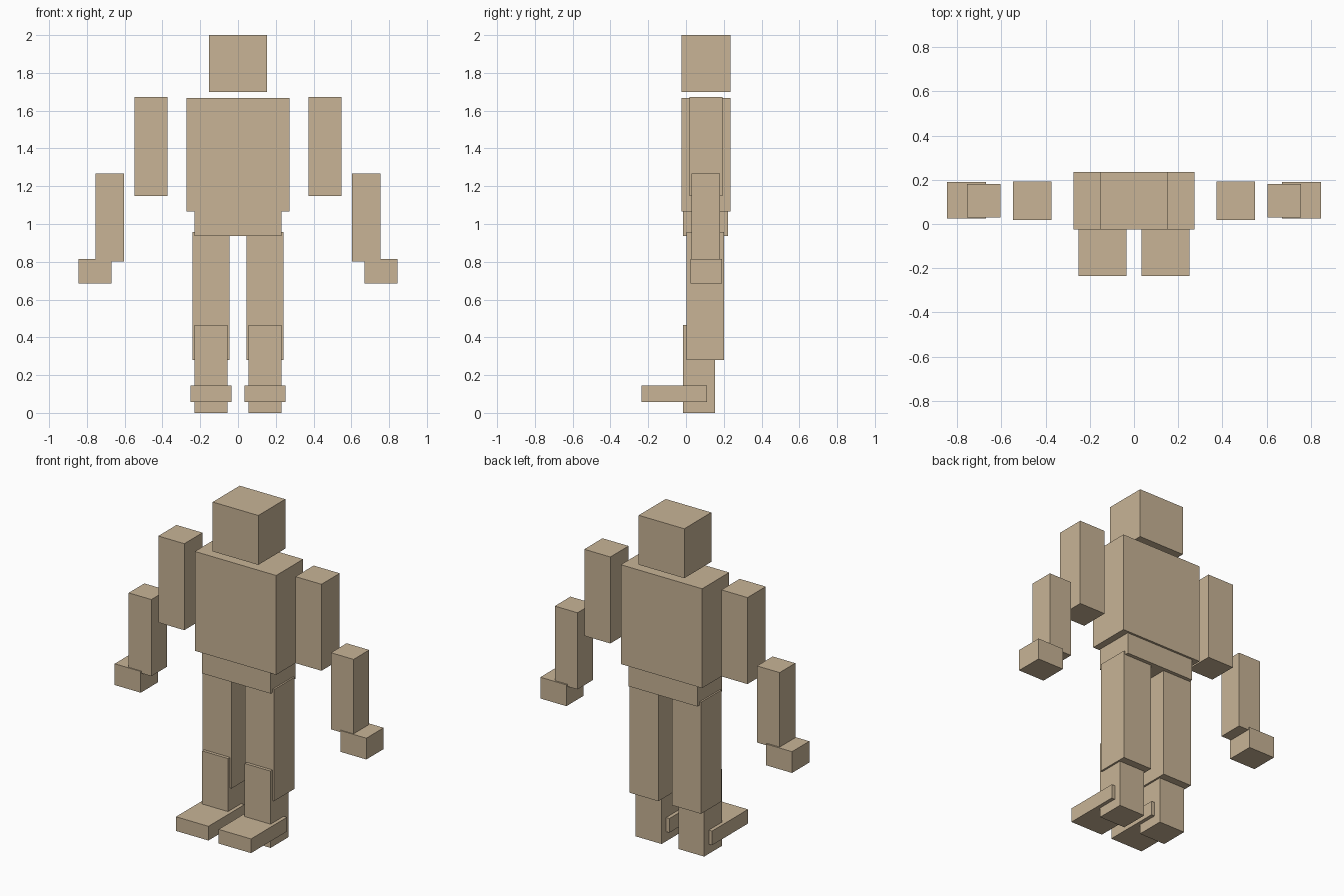
import bpy

if "Cube" in bpy.data.objects:
    bpy.data.objects.remove(bpy.data.objects["Cube"])

# Single tan colour for the whole figure
tan = bpy.data.materials.new("tan")
tan.diffuse_color = (0.578, 0.456, 0.305, 1.0)
tan.use_nodes = True
tan.node_tree.nodes["Principled BSDF"].inputs["Base Color"].default_value = tan.diffuse_color


def box(name, x, y, z):
    """Box spanning the given (min, max) ranges."""
    bpy.ops.mesh.primitive_cube_add(size=1)
    ob = bpy.context.object
    ob.name = name
    spans = (x, y, z)
    for v in ob.data.vertices:
        v.co = [s[0] if c < 0 else s[1] for c, s in zip(v.co, spans)]
    ob.data.materials.append(tan)
    return ob


def pair(name, x, y, z):
    """Matching boxes on both sides of the body."""
    box("left_" + name, x, y, z)
    box("right_" + name, (-x[1], -x[0]), y, z)


# Head and trunk
box("head", (-0.153, 0.153), (-0.024, 0.235), (1.70, 2.0))
box("torso", (-0.273, 0.273), (-0.024, 0.235), (1.065, 1.668))
box("pelvis", (-0.231, 0.231), (-0.017, 0.222), (0.937, 1.065))

# Arms
pair("upper_arm", (0.373, 0.548), (0.018, 0.193), (1.147, 1.672))
pair("forearm", (0.603, 0.755), (0.03, 0.18), (0.802, 1.267))
pair("hand", (0.67, 0.845), (0.024, 0.19), (0.686, 0.815))

# Legs
pair("thigh", (0.045, 0.241), (0.003, 0.2), (0.28, 0.957))
pair("shin", (0.056, 0.23), (-0.016, 0.154), (0.0, 0.466))
pair("foot", (0.034, 0.252), (-0.235, 0.11), (0.058, 0.144))
